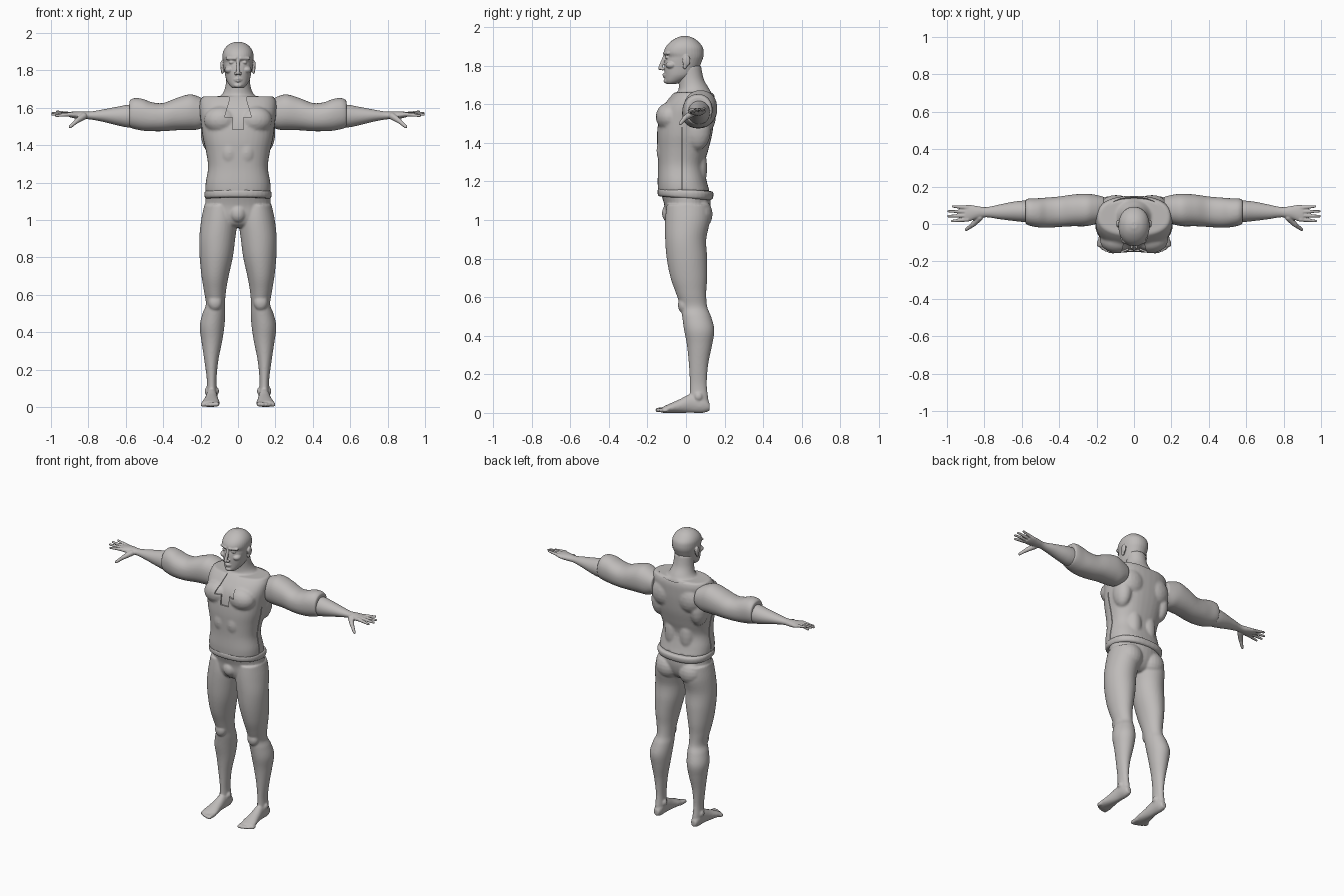
import bpy
import bmesh
import math
from mathutils import Matrix, Vector

default_cube = bpy.data.objects.get("Cube")
if default_cube:
    bpy.data.objects.remove(default_cube)

clay = bpy.data.materials.new("warm grey clay")
clay.use_nodes = True
clay.diffuse_color = (.52, .50, .49, 1)
clay.node_tree.nodes["Principled BSDF"].inputs["Base Color"].default_value = clay.diffuse_color


def loft(bm, rings, axis=2, power=2.0, grow=0.0, segments=36, steps=5):
    """Skin smooth sections; each ring is (position, a_min, a_max, b_min, b_max)."""
    keys = [Vector(ring) for ring in rings]
    keys = [keys[0]] + keys + [keys[-1]]
    path = []
    for before, start, end, after in zip(keys, keys[1:], keys[2:], keys[3:]):
        for step in range(steps):
            t = step / steps
            path.append(start + (end - before) * (t / 2)
                        + (before * 2 - start * 5 + end * 4 - after) * (t * t / 2)
                        + (start * 3 - before - end * 3 + after) * (t ** 3 / 2))
    path.append(keys[-1])
    loops = []
    for position, a_min, a_max, b_min, b_max in path:
        loop = []
        for i in range(segments):
            angle = math.tau * i / segments
            point = []
            for wave, low, high in ((math.cos(angle), a_min, a_max), (math.sin(angle), b_min, b_max)):
                bend = math.copysign(abs(wave) ** (2 / power), wave)
                point.append((low + high) / 2 + bend * ((high - low) / 2 + grow))
            point.insert(axis, position)
            loop.append(bm.verts.new(point))
        loops.append(loop)
    for low, high in zip(loops, loops[1:]):
        for i in range(segments):
            j = (i + 1) % segments
            bm.faces.new((low[i], low[j], high[j], high[i]))
    bm.faces.new(loops[0])
    bm.faces.new(loops[-1])


def symmetric(rows):
    return [(z, -half, half, front, back) for z, half, front, back in rows]


def ball(bm, centre, radii, segments=20):
    bmesh.ops.create_uvsphere(bm, u_segments=segments, v_segments=segments // 2, radius=1,
                              matrix=Matrix.LocRotScale(Vector(centre), None, Vector(radii)))


def capsule(bm, start, end, start_radius, end_radius, count=10):
    for i in range(count):
        t = i / (count - 1)
        radius = start_radius + (end_radius - start_radius) * t
        ball(bm, Vector(start).lerp(Vector(end), t), [radius] * 3, 12)


def mirror_copy(bm):
    copy = bmesh.ops.duplicate(bm, geom=bm.verts[:] + bm.edges[:] + bm.faces[:])["geom"]
    for vert in copy:
        if isinstance(vert, bmesh.types.BMVert):
            vert.co.x *= -1


def make_object(name, bm):
    bmesh.ops.recalc_face_normals(bm, faces=bm.faces[:])
    mesh = bpy.data.meshes.new(name)
    bm.to_mesh(mesh)
    bm.free()
    obj = bpy.data.objects.new(name, mesh)
    bpy.context.collection.objects.link(obj)
    return obj


def finish(name, bm, voxel, side=1, relax=4, cutters=()):
    """Fuse the overlapping masses, relax them, cut openings and shade."""
    bmesh.ops.scale(bm, vec=(side, 1, 1), verts=bm.verts[:])
    obj = make_object(name, bm)
    fuse = obj.modifiers.new("fuse", 'REMESH')
    fuse.mode = 'VOXEL'
    fuse.voxel_size = voxel
    soften = obj.modifiers.new("soften", 'SMOOTH')
    soften.factor = .5
    soften.iterations = relax
    for cutter in cutters:
        cut = obj.modifiers.new("cut", 'BOOLEAN')
        cut.operation = 'DIFFERENCE'
        cut.object = cutter
    bpy.context.view_layer.update()
    evaluated = obj.evaluated_get(bpy.context.evaluated_depsgraph_get())
    mesh = bpy.data.meshes.new_from_object(evaluated)
    obj.modifiers.clear()
    obj.data = mesh
    mesh.materials.clear()
    mesh.materials.append(clay)
    for face in mesh.polygons:
        face.material_index = 0
    bpy.ops.object.select_all(action='DESELECT')
    obj.select_set(True)
    bpy.context.view_layer.objects.active = obj
    bpy.ops.object.shade_smooth_by_angle(angle=math.radians(45))


# Legs, hips and bare feet
bm = bmesh.new()
loft(bm, [(1.08, .02, .18, -.10, .12), (1, .004, .197, -.108, .125), (.9, .015, .207, -.108, .105),
          (.8, .028, .205, -.10, .11), (.7, .05, .195, -.08, .11), (.62, .064, .182, -.052, .105),
          (.55, .07, .172, -.028, .11), (.5, .068, .19, -.02, .13), (.43, .073, .205, -.01, .147),
          (.35, .085, .195, .005, .135), (.25, .105, .18, .015, .115), (.15, .115, .167, .02, .108),
          (.08, .113, .168, .02, .115), (.03, .112, .168, .02, .12)])
loft(bm, [(.123, .122, .158, .012, .05), (.09, .112, .168, 0, .09), (.03, .11, .17, 0, .10),
          (-.03, .105, .18, 0, .072), (-.08, .098, .192, 0, .05), (-.12, .10, .198, 0, .032)], axis=1)
for toe in range(5):
    x = .112 + .0195 * toe
    size = .015 - .001 * toe
    capsule(bm, (x, -.10, size + .003), (x, -.147 + .002 * toe * toe, size), size, size * .85)
ball(bm, (.085, .072, 1.03), (.08, .066, .08))
ball(bm, (.122, -.012, .56), (.038, .03, .045))
for x in (.113, .167):
    ball(bm, (x, .065, .085), (.012, .02, .02))
mirror_copy(bm)
loft(bm, symmetric([(1.15, .172, -.135, .125), (1.08, .176, -.113, .128), (1.02, .188, -.105, .115),
                    (.98, .15, -.09, .09), (.96, .09, -.06, .06)]))
ball(bm, (0, -.085, 1.035), (.045, .04, .05))
finish("legs_and_feet", bm, .006)

# Waistband, tilted down toward the back
bm = bmesh.new()
loft(bm, symmetric([(1.112, .168, -.135, .13), (1.12, .178, -.145, .14),
                    (1.145, .18, -.148, .143), (1.158, .172, -.14, .135)]), power=2.4)
bmesh.ops.rotate(bm, cent=(0, 0, 1.14), matrix=Matrix.Rotation(-.07, 3, 'X'), verts=bm.verts[:])
finish("waistband", bm, .006, relax=2)


# Torso masses, used for both the chest and the shirt over it
def torso(bm, grow):
    for x, y, z, radii in ((.088, -.085, 1.535, (.095, .072, .075)),
                           (.095, .10, 1.54, (.085, .055, .09)),
                           (.145, .06, 1.47, (.055, .07, .11)),
                           (.045, -.11, 1.36, (.05, .043, .075)),
                           (.055, .065, 1.27, (.05, .045, .12))):
        ball(bm, (x, y, z), [radius + grow for radius in radii])
    mirror_copy(bm)
    loft(bm, symmetric([(1.15, .175, -.145, .122), (1.2, .173, -.147, .108), (1.28, .16, -.145, .095),
                        (1.36, .17, -.148, .115), (1.44, .188, -.15, .135), (1.52, .198, -.143, .146),
                        (1.58, .205, -.125, .15), (1.63, .205, -.09, .15), (1.662, .19, -.06, .14)]),
         power=2.4, grow=grow)


bm = bmesh.new()
torso(bm, -.009)
loft(bm, symmetric([(1.58, .13, -.05, .14), (1.64, .115, -.045, .138), (1.68, .08, -.038, .12),
                    (1.73, .065, -.04, .092), (1.8, .062, -.05, .078)]))
finish("chest_and_neck", bm, .007)

# Cutters: front placket, neck opening and side seams
bm = bmesh.new()
outline = [(.042, 1.75), (.042, 1.65), (.072, 1.55), (.03, 1.55), (.03, 1.485)]
outline += [(-x, z) for x, z in reversed(outline)]
front = bm.faces.new([bm.verts.new((x, -.3, z)) for x, z in outline])
sweep = bmesh.ops.extrude_face_region(bm, geom=[front])["geom"]
bmesh.ops.translate(bm, vec=(0, .32, 0), verts=[v for v in sweep if isinstance(v, bmesh.types.BMVert)])
cutters = [make_object("placket_cutter", bm)]
bm = bmesh.new()
ball(bm, (0, .055, 1.68), (.155, .098, .075), 24)
cutters.append(make_object("neck_cutter", bm))
for side in (-1, 1):
    bm = bmesh.new()
    bmesh.ops.create_cube(bm, size=1, matrix=Matrix.LocRotScale(
        Vector((side * .2, -.02, 1.32)), None, Vector((.14, .005, .32))))
    cutters.append(make_object("seam_cutter", bm))
bm = bmesh.new()
torso(bm, 0)
finish("shirt", bm, .008, cutters=cutters)
for cutter in cutters:
    bpy.data.objects.remove(cutter)

# Sleeves, forearms and spread hands
for label, side in (("left", 1), ("right", -1)):
    bm = bmesh.new()
    loft(bm, [(.16, .015, .145, 1.51, 1.635), (.21, -.002, .157, 1.485, 1.66), (.26, -.012, .162, 1.482, 1.672),
              (.33, -.012, .157, 1.48, 1.652), (.4, -.016, .147, 1.475, 1.626), (.46, -.02, .142, 1.475, 1.63),
              (.51, -.018, .138, 1.478, 1.648), (.555, -.01, .137, 1.487, 1.652), (.58, 0, .132, 1.495, 1.64)],
         axis=0, power=2.2)
    finish(label + "_sleeve", bm, .006, side, relax=3)

    bm = bmesh.new()
    loft(bm, [(.5, .01, .12, 1.5, 1.61), (.58, .01, .125, 1.495, 1.617), (.64, .016, .12, 1.505, 1.607),
              (.72, .026, .104, 1.525, 1.592), (.79, .036, .09, 1.538, 1.58), (.84, .028, .096, 1.54, 1.581),
              (.88, .014, .102, 1.545, 1.58), (.905, .012, .10, 1.552, 1.578)], axis=0)
    for finger, reach in enumerate((.972, .993, .99, .968)):
        base = .024 + .021 * finger
        capsule(bm, (.89, base, 1.566), (reach, base - .008 + .005 * finger, 1.558 + .007 * finger),
                .012, .0075, 14)
    capsule(bm, (.825, .035, 1.555), (.862, -.004, 1.53), .019, .014)
    capsule(bm, (.862, -.004, 1.53), (.897, -.03, 1.499), .013, .009)
    finish(label + "_forearm_and_hand", bm, .004, side, relax=3)

# Head: skull, face and ears fused together
bm = bmesh.new()
ball(bm, (.034, -.096, 1.843), (.015, .012, .009))
capsule(bm, (.014, -.111, 1.864), (.058, -.093, 1.864), .009, .008)
ball(bm, (.046, -.076, 1.803), (.026, .03, .02))
ball(bm, (.012, -.122, 1.783), (.009, .012, .008))
ball(bm, (.086, .002, 1.825), (.009, .021, .03))
ball(bm, (.083, -.006, 1.797), (.008, .011, .016))
capsule(bm, (0, -.117, 1.755), (.022, -.104, 1.752), .006, .004)
capsule(bm, (0, -.115, 1.744), (.019, -.104, 1.746), .007, .004)
mirror_copy(bm)
capsule(bm, (0, -.108, 1.855), (0, -.134, 1.787), .009, .011)
ball(bm, (0, -.098, 1.72), (.024, .018, .014))
loft(bm, symmetric([(1.705, .028, -.10, -.05), (1.72, .045, -.108, -.01), (1.75, .063, -.11, .045),
                    (1.79, .071, -.112, .068), (1.825, .077, -.109, .083), (1.845, .08, -.105, .09),
                    (1.868, .083, -.115, .092), (1.895, .081, -.106, .087), (1.92, .069, -.085, .068),
                    (1.941, .046, -.055, .042), (1.953, .016, -.024, .012)]), power=2.15, steps=4)
finish("head", bm, .0035, relax=3)
